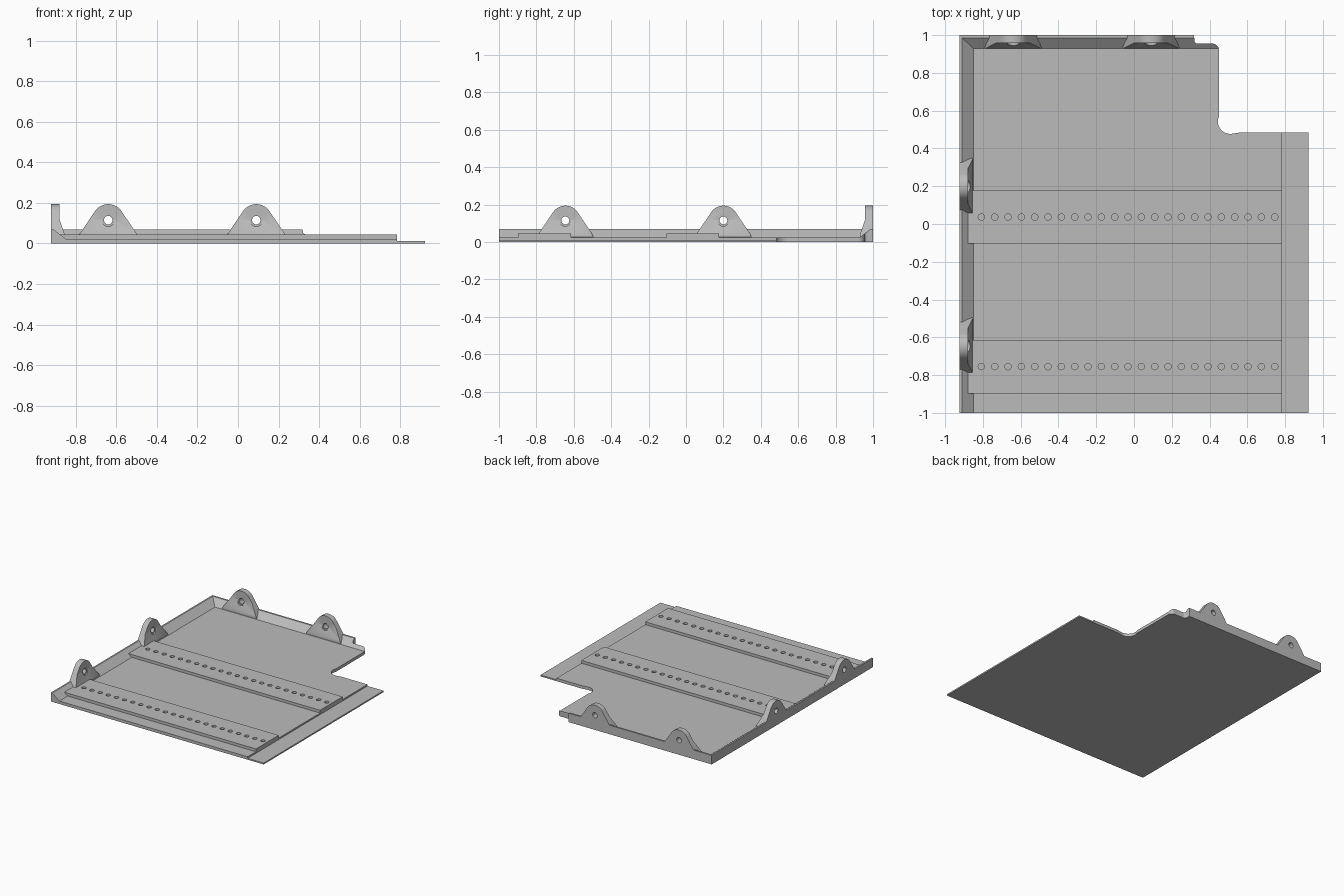
import bpy, bmesh, math
from mathutils import Matrix

if "Cube" in bpy.data.objects:
    bpy.data.objects.remove(bpy.data.objects["Cube"])

grey = bpy.data.materials.new("light_grey")
grey.diffuse_color = (0.5, 0.5, 0.5, 1)
grey.use_nodes = True
grey.node_tree.nodes["Principled BSDF"].inputs["Base Color"].default_value = grey.diffuse_color


def prism(name, pts, axis, a, b):
    """Extrude a 2D profile from a to b: 'x' takes (y,z), 'y' takes (x,z), 'z' takes (x,y)."""
    place = {'x': lambda p, t: (t, p[0], p[1]),
             'y': lambda p, t: (p[0], t, p[1]),
             'z': lambda p, t: (p[0], p[1], t)}[axis]
    bm = bmesh.new()
    low = [bm.verts.new(place(p, a)) for p in pts]
    top = [bm.verts.new(place(p, b)) for p in pts]
    n = len(pts)
    bm.faces.new(low)
    bm.faces.new(top)
    for i in range(n):
        j = (i + 1) % n
        bm.faces.new((low[i], low[j], top[j], top[i]))
    bmesh.ops.recalc_face_normals(bm, faces=bm.faces)
    me = bpy.data.meshes.new(name)
    bm.to_mesh(me)
    bm.free()
    me.materials.append(grey)
    ob = bpy.data.objects.new(name, me)
    bpy.context.collection.objects.link(ob)
    return ob


def box(name, x0, x1, y0, y1, z0, z1):
    return prism(name, [(x0, y0), (x1, y0), (x1, y1), (x0, y1)], 'z', z0, z1)


def arc(cx, cy, r, a0, a1, n):
    return [(cx + r * math.cos(math.radians(a0 + (a1 - a0) * i / n)),
             cy + r * math.sin(math.radians(a0 + (a1 - a0) * i / n))) for i in range(n + 1)]


def combine(target, tool, op):
    mod = target.modifiers.new("cut", 'BOOLEAN')
    mod.operation = op
    mod.solver = 'EXACT'
    mod.object = tool
    bpy.context.view_layer.objects.active = target
    bpy.ops.object.modifier_apply(modifier=mod.name)
    bpy.data.objects.remove(tool)


# Base sheet and the thicker floor on top of it, oversized for later trimming
tray = box("tray", -1.2, 1.2, -1.2, 1.2, -0.05, 0.011)
combine(tray, box("floor", -1.15, 0.784, -1.15, 1.15, -0.06, 0.023), 'UNION')

# Sloped rims along the left and back edges, mitred where they overlap
combine(tray, prism("left_rim", [(-1.1, -0.07), (-1.1, 0.07), (-0.91, 0.07),
                                 (-0.85, 0.023), (-0.85, -0.07)], 'y', -1.1, 1.1), 'UNION')
combine(tray, prism("back_rim", [(1.09, -0.08), (1.09, 0.07), (0.986, 0.07),
                                 (0.928, 0.023), (0.928, -0.08)], 'x', -1.09, 0.6), 'UNION')

# Raised mounting rails
for y0, y1 in ((-0.897, -0.615), (-0.103, 0.177)):
    combine(tray, box("rail", -0.88, 0.7841, y0, y1, -0.09, 0.045), 'UNION')

# Plan outline: relieved notch and rounded tab at the back right
outline = [(-0.923, -1), (0.923, -1), (0.923, 0.485), (0.565, 0.485)]
outline += arc(0.51, 0.543, 0.066, -75, -205, 12)
outline += [(0.45, 0.59)] + arc(0.415, 0.92, 0.035, 0, 90, 6)
outline += arc(0.335, 0.97, 0.015, -90, -180, 4) + [(0.318, 1), (-0.923, 1)]
combine(tray, prism("outline", outline, 'z', 0, 0.3), 'INTERSECT')


def lug(c):
    """Tapered ear on the back edge, centred on x = c, with a counterbored hole."""
    zc, r = 0.115, 0.079
    front = [(c - 0.16, 0.005), (c + 0.16, 0.005), (c + 0.142, 0.045)]
    front += arc(c, zc, r, 33, 147, 20) + [(c - 0.142, 0.045)]
    ear = prism("lug", front, 'y', 0.8, 1.2)
    side = [(1, 0.006), (1, 0.3), (0.957, 0.3), (0.957, 0.118), (0.93, 0.04), (0.93, 0.006)]
    combine(ear, prism("side", side, 'x', c - 0.3, c + 0.3), 'INTERSECT')
    combine(ear, prism("bore", arc(c, zc, 0.021, 0, 345, 23), 'y', 0.7, 1.3), 'DIFFERENCE')
    combine(ear, prism("counterbore", arc(c, zc, 0.031, 0, 345, 23), 'y', 0.7, 0.957), 'DIFFERENCE')
    return ear


# Back pair of lugs, then the left pair turned a quarter turn
ears = [lug(-0.64), lug(0.09)]
for y in (-0.645, 0.2):
    ear = lug(0)
    ear.data.transform(Matrix.Translation((0.077, y, 0)) @ Matrix.Rotation(math.pi / 2, 4, 'Z'))
    ears.append(ear)
for ear in ears:
    combine(tray, ear, 'UNION')

# Rows of blind holes in the rails, cut with one joined tool per row
for y in (-0.755, 0.037):
    pegs = [prism("peg", arc(-0.808 + 1.553 * i / 22, y, 0.017, 0, 337.5, 15), 'z', 0.025, 0.1)
            for i in range(23)]
    bpy.ops.object.select_all(action='DESELECT')
    for p in pegs:
        p.select_set(True)
    bpy.context.view_layer.objects.active = pegs[0]
    bpy.ops.object.join()
    combine(tray, pegs[0], 'DIFFERENCE')

# Smooth the curved walls, keep edges crisp
bpy.ops.object.select_all(action='DESELECT')
tray.select_set(True)
bpy.context.view_layer.objects.active = tray
bpy.ops.object.shade_smooth_by_angle(angle=math.radians(25))
